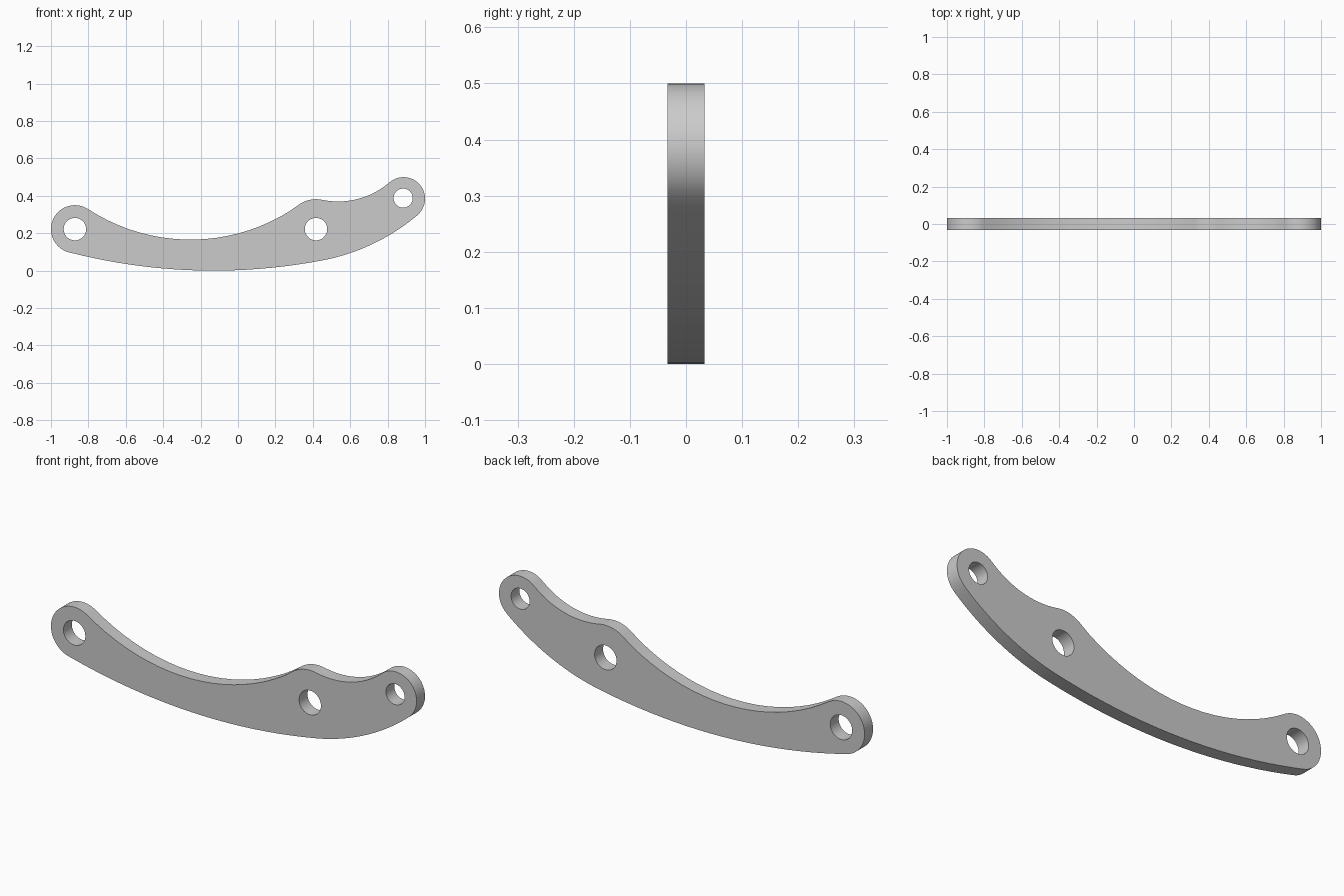
import bpy, bmesh
from math import atan2, cos, sin, tau, ceil
from mathutils import Vector

cube = bpy.data.objects.get("Cube")
if cube:
    bpy.data.objects.remove(cube, do_unlink=True)

HALF_THICKNESS = 0.033

# Outline as tangent circles, clockwise: (x, z, radius); negative = hollow
ARCS = [
    (-0.872, 0.222, 0.128),   # left boss
    (-0.254, 1.166, -1.0),    # long upper hollow
    (0.417, 0.222, 0.16),     # middle boss
    (0.535, 0.79, -0.42),     # short upper hollow
    (0.885, 0.385, 0.115),    # right boss
    (0.242, 1.15, 1.115),     # right belly
    (-0.13, 3.1, 3.1),        # long belly
]
HOLES = [(-0.872, 0.222, 0.06), (0.417, 0.222, 0.06), (0.883, 0.388, 0.051)]


def normal_angle(a, b):
    """Angle of the outward normal where two tangent arcs meet."""
    n = (Vector(a[:2]) - Vector(b[:2])) / (b[2] - a[2])
    return atan2(n.y, n.x)


def outline():
    points = []
    for i, arc in enumerate(ARCS):
        x, z, r = arc
        start = normal_angle(ARCS[i - 1], arc)
        end = normal_angle(arc, ARCS[(i + 1) % len(ARCS)])
        sweep = -((start - end) % tau) if r > 0 else (end - start) % tau
        steps = max(20, ceil(abs(sweep) / 0.08))
        for k in range(steps):
            a = start + sweep * k / steps
            points.append((x + r * cos(a), z + r * sin(a)))
    return points


def circle(x, z, r, n=48):
    return [(x + r * cos(tau * k / n), z + r * sin(tau * k / n)) for k in range(n)]


# Flat profile with holes, extruded through the thickness
bm = bmesh.new()
for loop in [outline()] + [circle(*h) for h in HOLES]:
    verts = [bm.verts.new((x, -HALF_THICKNESS, z)) for x, z in loop]
    for i, v in enumerate(verts):
        bm.edges.new((verts[i - 1], v))
bmesh.ops.triangle_fill(bm, edges=bm.edges[:], use_beauty=True, normal=(0, -1, 0))
result = bmesh.ops.extrude_face_region(bm, geom=bm.faces[:], use_keep_orig=True)
moved = [g for g in result["geom"] if isinstance(g, bmesh.types.BMVert)]
bmesh.ops.translate(bm, verts=moved, vec=(0, 2 * HALF_THICKNESS, 0))
bmesh.ops.recalc_face_normals(bm, faces=bm.faces[:])
mesh = bpy.data.meshes.new("link_arm")
bm.to_mesh(mesh)
bm.free()

# Plain grey finish
grey = bpy.data.materials.new("plain grey")
grey.use_nodes = True
colour = (0.6, 0.6, 0.6, 1)
grey.diffuse_color = colour
grey.node_tree.nodes["Principled BSDF"].inputs["Base Color"].default_value = colour
mesh.materials.append(grey)

link_arm = bpy.data.objects.new("link_arm", mesh)
bpy.context.collection.objects.link(link_arm)
bpy.ops.object.select_all(action="DESELECT")
link_arm.select_set(True)
bpy.context.view_layer.objects.active = link_arm
bpy.ops.object.shade_smooth_by_angle()
